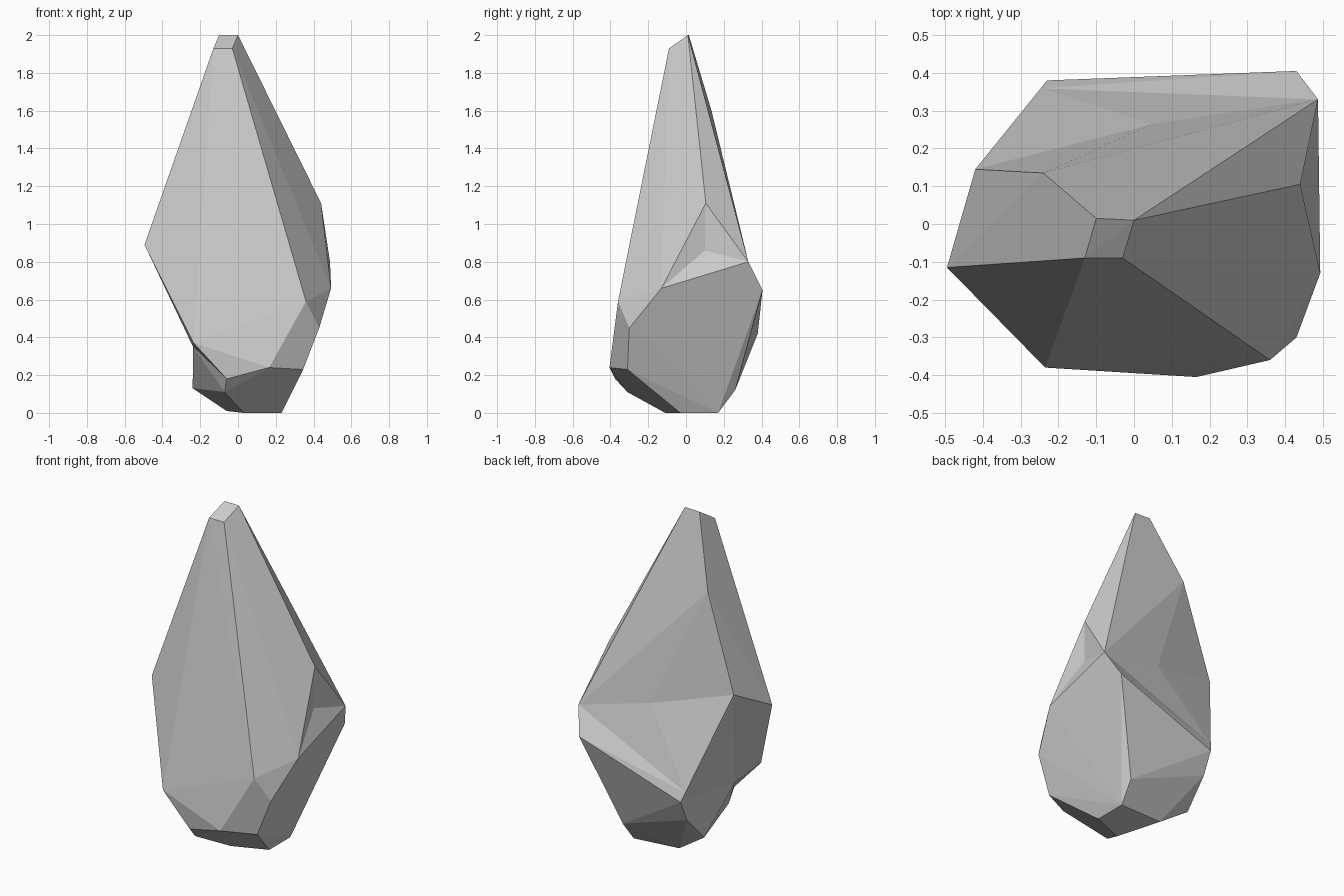
import bpy, bmesh

if "Cube" in bpy.data.objects:
    bpy.data.objects.remove(bpy.data.objects["Cube"])

# Named corner points of the faceted stone
P = dict(
    # tip
    T0=(0, .01, 2), T1=(-.10, .015, 2), T2=(-.13, -.09, 1.93), T3=(-.03, -.09, 1.93),
    # left side
    L=(-.495, -.115, .89), C=(-.42, .145, 1.03), TL=(-.24, .135, 1.6), V1=(-.235, -.38, .37),
    # right side
    R0=(.44, .105, 1.11), R=(.487, .33, .80), R1=(.493, -.13, .66), R2=(.43, -.30, .45),
    R3=(.36, -.36, .59), R4=(.43, .405, .65),
    # back
    B=(-.23, .38, .42), B2=(-.23, .32, .29), B3=(.24, .26, .12),
    # base
    F=(.165, -.405, .24), V4=(-.06, -.375, .18), V3=(-.07, -.31, .11), F2=(.345, -.31, .23),
    V2=(-.24, .17, .13), G0=(.03, -.11, 0), G1=(.23, -.03, 0), G2=(.23, .17, 0),
    G3=(-.06, .15, .01))

# Wrap the points into a flat-faced solid
bm = bmesh.new()
V = {k: bm.verts.new(p) for k, p in P.items()}
bmesh.ops.convex_hull(bm, input=bm.verts)


def recut(region, inner, faces):
    """Replace the hull faces spanning a region by hollowed ones."""
    verts = {V[k] for k in region.split()}
    old = [f for f in bm.faces if set(f.verts) <= verts]
    bmesh.ops.delete(bm, geom=old, context='FACES_ONLY')
    for k, p in inner.items():
        V[k] = bm.verts.new(p)
    for f in faces:
        vs = [V[k] for k in f.split()]
        if not bm.faces.get(vs):
            bm.faces.new(vs)


# Undercut at the lower left, with a notch towards the front
recut("L C V1 V2 B B2 V3 V4",
      dict(A=(-.238, -.125, .35), D=(-.247, .359, .475)),
      ["L C A", "L A V1", "C D A", "D B A", "A B B2", "A B2 V2",
       "V1 A V4", "A V3 V4", "A V2 V3"])

# Scooped back with a rim band
recut("T0 T1 TL R R4 B C", dict(S=(.05, .265, .9)),
      ["T0 T1 TL", "T0 TL R", "TL R S", "R D S", "D C S", "C TL S",
       "D R R4", "D R4 B"])

# Shallow chipped hollow on the right
recut("R0 R R1", dict(H=(.437, .10, .86)), ["R0 R H", "R R1 H", "R1 R0 H"])

# Close leftover gaps and merge nearly coplanar triangles into facets
bmesh.ops.delete(bm, geom=[e for e in bm.edges if not e.link_faces], context='EDGES')
bmesh.ops.holes_fill(bm, edges=[e for e in bm.edges if e.is_boundary], sides=0)
bmesh.ops.recalc_face_normals(bm, faces=bm.faces)
bmesh.ops.dissolve_limit(bm, angle_limit=.03, verts=bm.verts, edges=bm.edges)
mesh = bpy.data.meshes.new("stone")
bm.to_mesh(mesh)
bm.free()
bpy.context.collection.objects.link(bpy.data.objects.new("faceted_stone", mesh))
